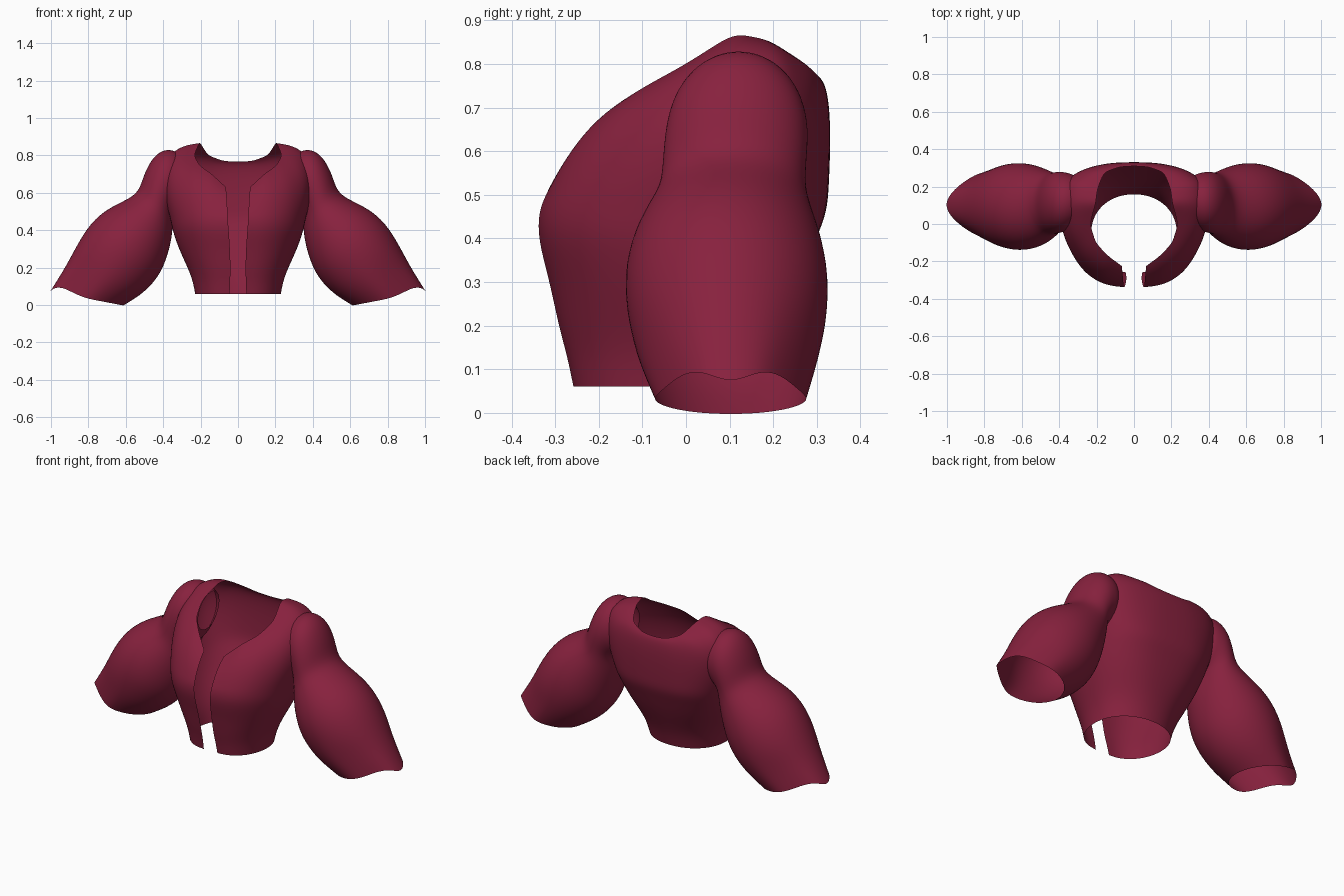
import bpy, bmesh
from math import sin, cos, pi, copysign
from mathutils import Vector

if "Cube" in bpy.data.objects:
    bpy.data.objects.remove(bpy.data.objects["Cube"])

cloth = bpy.data.materials.new("dark red cloth")
cloth.diffuse_color = (0.245, 0.0155, 0.048, 1)
cloth.use_nodes = True
cloth.node_tree.nodes["Principled BSDF"].inputs["Base Color"].default_value = cloth.diffuse_color


def loft(name, rows, closed, centre=None):
    """Skin rows of points, mirror across x and smooth."""
    bm = bmesh.new()
    grid = [[bm.verts.new(p) for p in row] for row in rows]
    n = len(rows[0])
    out = 0
    for a, b in zip(grid, grid[1:]):
        mid = centre or sum((v.co for v in a + b), Vector()) / (2 * n)
        for j in range(n if closed else n - 1):
            k = (j + 1) % n
            f = bm.faces.new((a[j], a[k], b[k], b[j]))
            f.normal_update()
            out += f.normal.dot(f.calc_center_median() - mid) * f.calc_area()
    # face outwards
    if out < 0:
        bmesh.ops.reverse_faces(bm, faces=bm.faces[:])
    me = bpy.data.meshes.new(name)
    bm.to_mesh(me)
    bm.free()
    me.materials.append(cloth)
    for p in me.polygons:
        p.use_smooth = True
    ob = bpy.data.objects.new(name, me)
    bpy.context.collection.objects.link(ob)
    m = ob.modifiers.new("mirror", 'MIRROR')
    m.merge_threshold = 0.002
    s = ob.modifiers.new("smooth", 'SUBSURF')
    s.levels = s.render_levels = 2
    s.boundary_smooth = 'PRESERVE_CORNERS'
    return ob


def sample(points, t):
    """Point at t (0 to 1) along evenly spaced control points."""
    f = t * (len(points) - 1)
    i = min(int(f), len(points) - 2)
    return Vector(points[i]).lerp(Vector(points[i + 1]), f - i)


# Jacket body: hem to chest as
# (height, half width, front y, back y, front edge x, roundness of the back)
body = [(0.06, 0.23, -0.258, 0.16, 0.045, 0.95),
        (0.13, 0.243, -0.272, 0.18, 0.042, 0.93),
        (0.20, 0.27, -0.292, 0.21, 0.04, 0.9),
        (0.30, 0.318, -0.312, 0.26, 0.043, 0.82),
        (0.40, 0.352, -0.34, 0.30, 0.05, 0.75),
        (0.46, 0.362, -0.337, 0.325, 0.055, 0.7)]
# Neckline from front edge over the shoulder to the back centre
neck = [(0.065, -0.225, 0.63), (0.14, -0.17, 0.70), (0.205, -0.10, 0.745),
        (0.235, 0.0, 0.80), (0.205, 0.11, 0.87), (0.195, 0.19, 0.855),
        (0.16, 0.275, 0.80), (0.08, 0.305, 0.77), (0, 0.31, 0.765)]
# Bulge of each column between chest and neckline: fullness, x push, y push
bulge = [(0.3, 0, 0), (0.45, 0.0, 0), (0.55, 0.03, 0), (0.8, 0.09, 0.06),
         (0.95, 0.14, 0.13), (0.95, 0.13, 0.10), (0.92, 0.07, 0.05),
         (0.85, 0.02, 0.025), (0.8, 0, 0.02)]
COLS = 16
rows = []
for z, w, yf, yb, e, r in body:
    row = []
    for j in range(COLS + 1):
        a = pi * j / COLS
        s, c = max(sin(a), 0), cos(a)
        if j <= COLS / 2:
            x = e + (w - e) * s ** 0.9
        else:
            x, c = w * s ** r, copysign(abs(c) ** r, c)
        if j == COLS:
            x = 0
        row.append(Vector((x, (yf + yb) / 2 - (yb - yf) / 2 * c, z)))
    rows.append(row)
# Shoulders: curve each column from chest to neckline
chest = rows[-1]
STEPS = 8
for i in range(1, STEPS + 1):
    u = i / STEPS
    row = []
    for j, p in enumerate(chest):
        t = j / COLS
        q = sample(neck, t)
        k, dx, dy = sample(bulge, t)
        ctrl = ((p + q) / 2).lerp(Vector((p.x, p.y, q.z)), k) + Vector((dx, dy, 0))
        row.append(p * (1 - u) ** 2 + ctrl * 2 * u * (1 - u) + q * u * u)
    rows.append(row)
loft("jacket_body", rows, False, Vector((0, 0.0, 0.42)))

# Puffed sleeves: outer x, z, inner x, z, front y, back y
sleeve = [(0.27, 0.79, 0.30, 0.56, 0.03, 0.23),
          (0.33, 0.825, 0.32, 0.51, -0.02, 0.268),
          (0.39, 0.838, 0.338, 0.49, -0.04, 0.278),
          (0.455, 0.797, 0.345, 0.48, -0.05, 0.283),
          (0.505, 0.70, 0.348, 0.46, -0.055, 0.278),
          (0.53, 0.605, 0.348, 0.42, -0.06, 0.275),
          (0.60, 0.562, 0.352, 0.36, -0.09, 0.29),
          (0.70, 0.517, 0.372, 0.27, -0.127, 0.314),
          (0.79, 0.442, 0.405, 0.18, -0.146, 0.331),
          (0.86, 0.33, 0.455, 0.11, -0.137, 0.327),
          (0.92, 0.21, 0.52, 0.05, -0.115, 0.308),
          (1.005, 0.072, 0.61, -0.003, -0.075, 0.28)]
SIDES = 20
rings = []
for i, (ox, oz, ix, iz, y0, y1) in enumerate(sleeve):
    hem = max(0, i - 9) / 2
    ring = []
    for j in range(SIDES):
        a = 2 * pi * j / SIDES
        c, s = cos(a), sin(a)
        # the hem narrows to a point on the outer side and dips beside it
        lift = 0.035 * hem * sin(2 * a) ** 2 if c > 0 else 0
        if c > 0:
            s *= 1 - 0.36 * hem * c
        ring.append(Vector(((ox + ix) / 2 + (ox - ix) / 2 * c,
                            (y0 + y1) / 2 + (y1 - y0) / 2 * s,
                            (oz + iz) / 2 + (oz - iz) / 2 * c + lift)))
    rings.append(ring)
loft("puffed_sleeves", rings, True)
